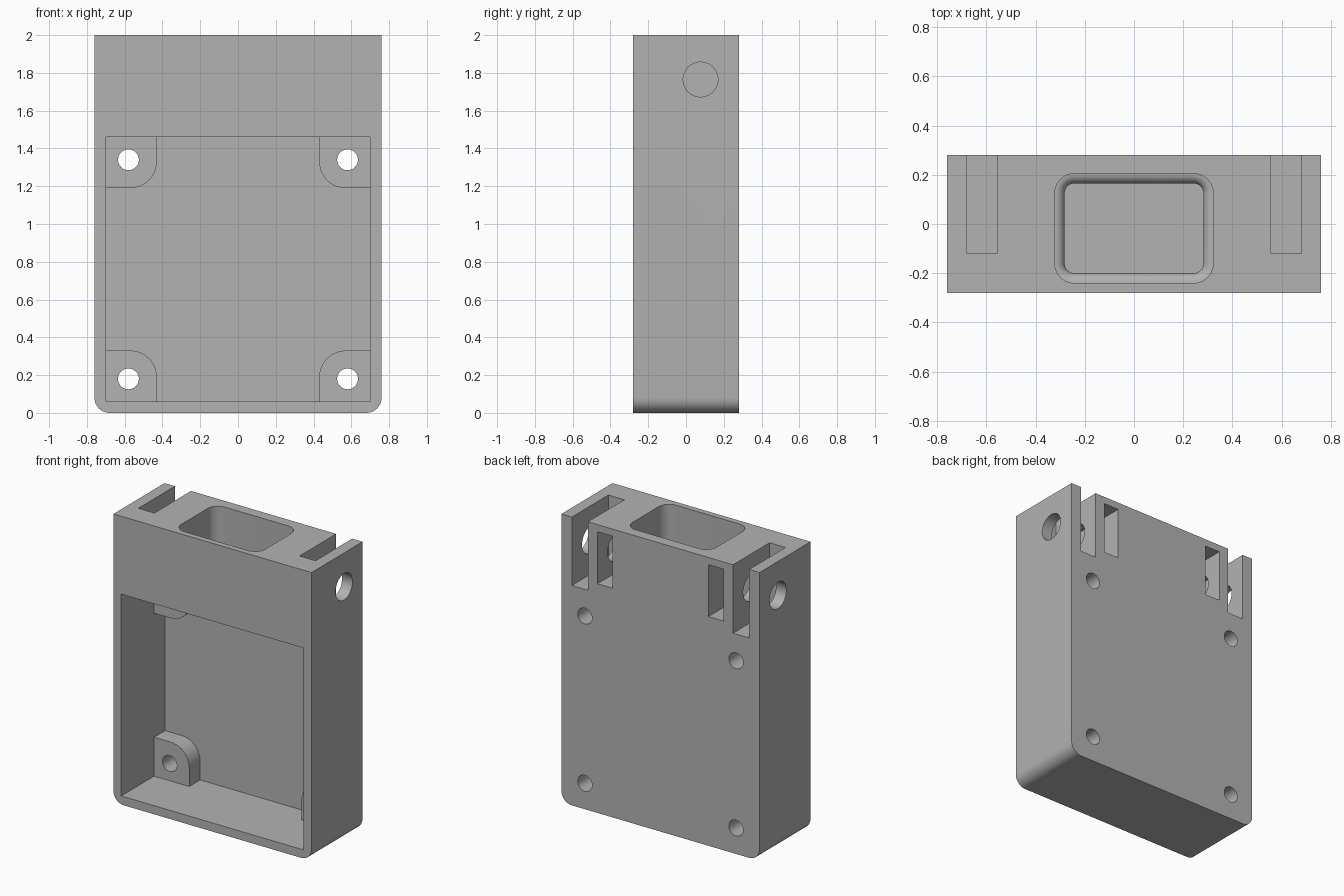
import bpy, bmesh, math
from mathutils import Matrix, Vector

cube = bpy.data.objects.get("Cube")
if cube:
    bpy.data.objects.remove(cube, do_unlink=True)

grey = bpy.data.materials.new("plain grey")
grey.use_nodes = True
colour = (0.45, 0.45, 0.45, 1)
grey.diffuse_color = colour
grey.node_tree.nodes["Principled BSDF"].inputs["Base Color"].default_value = colour


def loft(name, rings):
    """Solid skin through rings of equal point count."""
    bm = bmesh.new()
    loops = [[bm.verts.new(p) for p in ring] for ring in rings]
    n = len(loops[0])
    for a, b in zip(loops, loops[1:]):
        for i in range(n):
            bm.faces.new((a[i], a[(i + 1) % n], b[(i + 1) % n], b[i]))
    bm.faces.new(loops[0])
    bm.faces.new(loops[-1])
    bmesh.ops.recalc_face_normals(bm, faces=bm.faces)
    mesh = bpy.data.meshes.new(name)
    bm.to_mesh(mesh)
    bm.free()
    ob = bpy.data.objects.new(name, mesh)
    bpy.context.collection.objects.link(ob)
    return ob


def rounded(x0, x1, y0, y1, radii, steps=10):
    """Rectangle outline; radii run from the low corner anticlockwise."""
    corners = [(x0, y0, 1, 1), (x1, y0, -1, 1), (x1, y1, -1, -1), (x0, y1, 1, -1)]
    pts = []
    for k, ((x, y, sx, sy), r) in enumerate(zip(corners, radii)):
        if r == 0:
            pts.append((x, y))
            continue
        for i in range(steps + 1):
            a = math.pi * (1 + k / 2) + math.pi / 2 * i / steps
            pts.append((x + sx * r + r * math.cos(a), y + sy * r + r * math.sin(a)))
    return pts


def along_y(name, outline, y0, y1):
    return loft(name, [[(x, y, z) for x, z in outline] for y in (y0, y1)])


def box(name, xs, ys, zs):
    return along_y(name, rounded(*xs, *zs, (0, 0, 0, 0)), *ys)


def cylinder(name, centre, radius, length, axis):
    bm = bmesh.new()
    turn = Vector((0, 0, 1)).rotation_difference(Vector(axis)).to_matrix().to_4x4()
    bmesh.ops.create_cone(bm, cap_ends=True, segments=48, radius1=radius, radius2=radius,
                          depth=length, matrix=Matrix.Translation(centre) @ turn)
    mesh = bpy.data.meshes.new(name)
    bm.to_mesh(mesh)
    bm.free()
    ob = bpy.data.objects.new(name, mesh)
    bpy.context.collection.objects.link(ob)
    return ob


def combine(body, tool, operation="DIFFERENCE"):
    mod = body.modifiers.new("bool", "BOOLEAN")
    mod.operation, mod.solver, mod.object = operation, "EXACT", tool
    bpy.context.view_layer.update()
    mesh = bpy.data.meshes.new_from_object(body.evaluated_get(bpy.context.evaluated_depsgraph_get()))
    body.modifiers.clear()
    body.data = mesh
    bpy.data.objects.remove(tool, do_unlink=True)


# Case block with rounded lower corners
body = along_y("case_body", rounded(-0.76, 0.76, 0, 2, (0.08, 0.08, 0, 0)), -0.28, 0.28)

# Open front cavity
combine(body, box("cavity", (-0.7, 0.7), (-0.4, 0.2), (0.06, 1.46)))

# Top passage: straight well with a rounded lip at its lower end
def well_ring(inset, z):
    r = 0.08 - inset
    return [(x, y, z) for x, y in rounded(-0.322 + inset, 0.322 - inset,
                                         -0.24 + inset, 0.205 - inset, (r,) * 4)]

rings = [well_ring(0, 2.1), well_ring(0, 1.5)]
for i in range(1, 9):
    a = math.pi / 2 * i / 8
    rings.append(well_ring(0.04 * math.sin(a), 1.46 + 0.04 * math.cos(a)))
rings.append(well_ring(0.04, 1.36))
combine(body, loft("top_well", rings))

# Corner mounting bosses with screw holes
for side in (-1, 1):
    for top in (False, True):
        xs = (-0.72, -0.43) if side < 0 else (0.43, 0.72)
        zs = (1.19, 1.48) if top else (0.04, 0.33)
        radii = [0] * 4
        radii[(1 if side < 0 else 0) if top else (2 if side < 0 else 3)] = 0.14
        combine(body, along_y("boss", rounded(*xs, *zs, radii), 0.08, 0.22), "UNION")
        z = 1.34 if top else 0.18
        combine(body, cylinder("screw_hole", (side * 0.58, 0.2, z), 0.055, 0.6, (0, 1, 0)))

# Strap slots, nut pockets and cross pin holes
for side in (-1, 1):
    def span(a, b):
        return tuple(sorted((side * a, side * b)))
    combine(body, box("slot", span(0.557, 0.68), (-0.12, 0.4), (1.525, 2.1)))
    combine(body, box("nut_pocket", span(0.368, 0.483), (-0.1, 0.4), (1.59, 1.95)))
    combine(body, cylinder("pin_hole", (side * 0.65, 0.077, 1.765), 0.092, 0.46, (1, 0, 0)))

body.data.materials.clear()
body.data.materials.append(grey)
for face in body.data.polygons:
    face.material_index = 0
bpy.ops.object.select_all(action="DESELECT")
body.select_set(True)
bpy.context.view_layer.objects.active = body
bpy.ops.object.shade_smooth_by_angle(angle=math.radians(30))
